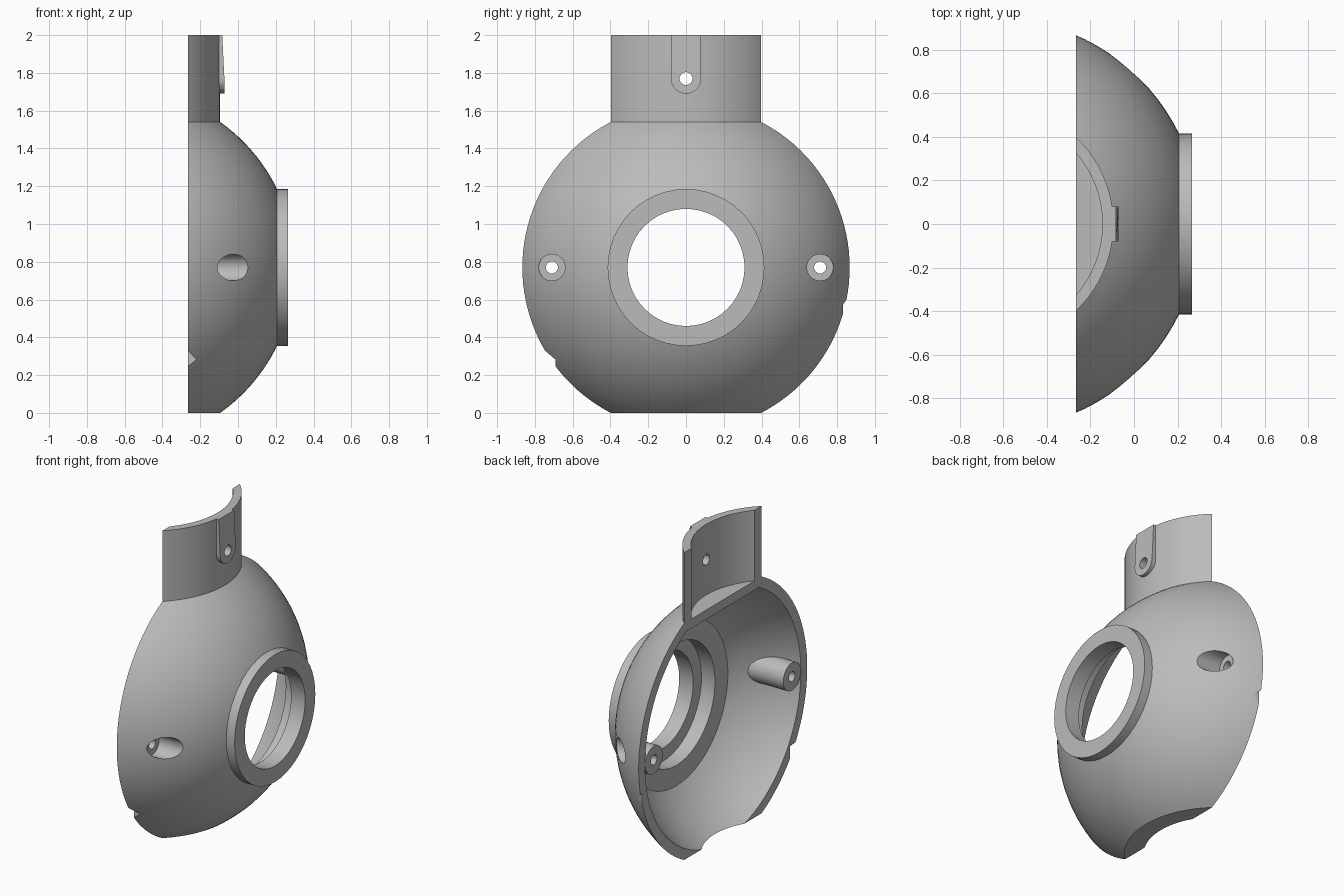
import bpy, bmesh, math
from mathutils import Matrix, Vector

if "Cube" in bpy.data.objects:
    bpy.data.objects.remove(bpy.data.objects["Cube"])

AXIS = -0.642      # x of the sphere and tube axis
MID = 0.77         # height of the sphere centre
CUT = -0.266       # plane of the split face
R_OUT, R_IN = 0.945, 0.885

grey = bpy.data.materials.new("plain grey")
grey.use_nodes = True
grey.diffuse_color = (0.5, 0.5, 0.5, 1)
grey.node_tree.nodes["Principled BSDF"].inputs["Base Color"].default_value = (0.5, 0.5, 0.5, 1)


def finish(name, bm):
    bmesh.ops.recalc_face_normals(bm, faces=bm.faces)
    mesh = bpy.data.meshes.new(name)
    bm.to_mesh(mesh)
    bm.free()
    mesh.materials.append(grey)
    ob = bpy.data.objects.new(name, mesh)
    bpy.context.collection.objects.link(ob)
    return ob


def revolve(name, profile, steps=96):
    """Closed solid from (radius, z) points turned round the main axis."""
    bm = bmesh.new()
    rings = []
    for r, z in profile:
        rings.append([bm.verts.new((AXIS + r * math.cos(a), r * math.sin(a), z))
                      for a in (math.tau * i / steps for i in range(steps))])
    for lo, hi in zip(rings, rings[1:]):
        for i in range(steps):
            j = (i + 1) % steps
            bm.faces.new((lo[i], lo[j], hi[j], hi[i]))
    bm.faces.new(rings[0])
    bm.faces.new(rings[-1])
    return finish(name, bm)


def rod(name, x0, x1, y, z, r, steps=48):
    """Cylinder lying along x."""
    bm = bmesh.new()
    m = Matrix.Translation(((x0 + x1) / 2, y, z)) @ Matrix.Rotation(math.pi / 2, 4, "Y")
    bmesh.ops.create_cone(bm, cap_ends=True, segments=steps, radius1=r, radius2=r,
                          depth=x1 - x0, matrix=m)
    return finish(name, bm)


def box(name, lo, hi, turn=0):
    bm = bmesh.new()
    lo, hi = Vector(lo), Vector(hi)
    m = (Matrix.Translation((lo + hi) / 2) @ Matrix.Rotation(turn, 4, "Y")
         @ Matrix.Diagonal((*(hi - lo), 1)))
    bmesh.ops.create_cube(bm, size=1, matrix=m)
    return finish(name, bm)


def combine(target, tool, operation="DIFFERENCE"):
    mod = target.modifiers.new("bool", "BOOLEAN")
    mod.operation, mod.solver, mod.object = operation, "EXACT", tool
    bpy.context.view_layer.update()
    graph = bpy.context.evaluated_depsgraph_get()
    mesh = bpy.data.meshes.new_from_object(target.evaluated_get(graph))
    target.modifiers.clear()
    target.data = mesh
    bpy.data.objects.remove(tool)


def arc(radius, z0, z1, n=40):
    a0, a1 = (math.asin((z - MID) / radius) for z in (z0, z1))
    return [(radius * math.cos(a0 + (a1 - a0) * i / n),
             MID + radius * math.sin(a0 + (a1 - a0) * i / n)) for i in range(n + 1)]


# Outer body: truncated ball with the neck on top
ball = arc(R_OUT, 0, 1.54)
neck_r = ball[-1][0]
shell = revolve("split_ball_housing", ball + [(neck_r, 2.0)])

# Inner cavity with flat ceiling, flat front wall and two screw posts left standing
cavity = revolve("cavity", arc(R_IN, -0.05, 1.48))
combine(cavity, box("front_wall", (0.068, -2, -1), (1, 2, 3)))
for side in (-1, 1):
    combine(cavity, rod("post", -0.6, 0.2, side * 0.71, MID, 0.09))
combine(shell, cavity)
combine(shell, revolve("neck_bore", [(0.497, 1.54), (0.497, 2.1)]))

# Port collar, stepped bore
combine(shell, rod("collar", 0.1, 0.266, 0, MID, 0.415), "UNION")
combine(shell, rod("bore", 0.0, 0.5, 0, MID, 0.31))
combine(shell, rod("counterbore", 0.0, 0.165, 0, MID, 0.395))

# Rounded pad on the neck, tapering flush at its top
bm = bmesh.new()
outline = [(0.08 * math.cos(a), 1.77 + 0.08 * math.sin(a))
           for a in (math.pi + math.pi * i / 16 for i in range(17))]
outline += [(0.08, 2.0), (-0.08, 2.0)]
back = [bm.verts.new((-0.12, y, z)) for y, z in outline]
front = [bm.verts.new((-0.072 - 0.05 * max(0, z - 1.77), y, z)) for y, z in outline]
bm.faces.new(back)
bm.faces.new(front)
for i in range(len(outline)):
    j = (i + 1) % len(outline)
    bm.faces.new((back[i], back[j], front[j], front[i]))
combine(shell, finish("pad", bm), "UNION")
combine(shell, rod("neck_hole", -0.3, 0.1, 0, 1.77, 0.034, 24))

# Screw pockets and through holes
for side in (-1, 1):
    combine(shell, rod("pocket", -0.12, 0.4, side * 0.71, MID, 0.07, 32))
    combine(shell, rod("screw_hole", -0.8, 0.4, side * 0.71, MID, 0.032, 24))

# Split face and two small nicks in its rim
combine(shell, box("split", (-3, -2, -1), (CUT, 2, 3)))
for y, z in ((-0.73, 0.28), (0.87, 0.55)):
    combine(shell, box("nick", (CUT - 0.035, y - 0.04, z - 0.035),
                       (CUT + 0.035, y + 0.04, z + 0.035), math.pi / 4))

# Smooth curved skin, sharp rims
bpy.ops.object.select_all(action="DESELECT")
shell.select_set(True)
bpy.context.view_layer.objects.active = shell
bpy.ops.object.shade_smooth_by_angle(angle=math.radians(30))
